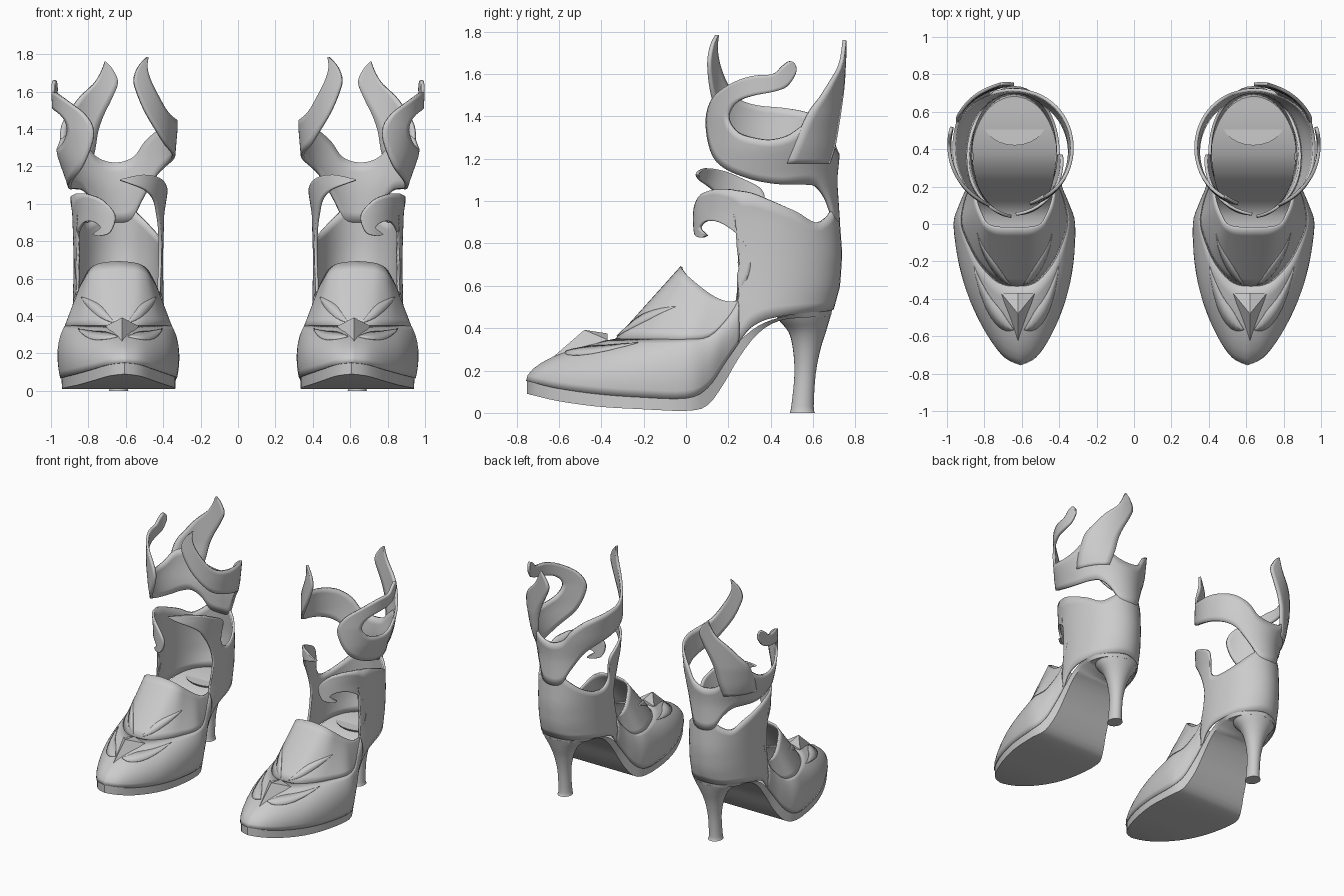
import bpy, bmesh, math
from mathutils import Vector

if "Cube" in bpy.data.objects:
    bpy.data.objects.remove(bpy.data.objects["Cube"])

mat = bpy.data.materials.new("soft_grey")
mat.diffuse_color = (0.6, 0.6, 0.6, 1)
mat.use_nodes = True
mat.node_tree.nodes["Principled BSDF"].inputs["Base Color"].default_value = mat.diffuse_color


def finish(name, bm, thickness=0.0, angle=40):
    """Turn a bmesh into a smooth object, mirrored to make the pair."""
    bmesh.ops.remove_doubles(bm, verts=bm.verts, dist=0.0005)
    bmesh.ops.recalc_face_normals(bm, faces=bm.faces)
    me = bpy.data.meshes.new(name)
    bm.to_mesh(me)
    bm.free()
    ob = bpy.data.objects.new(name, me)
    bpy.context.collection.objects.link(ob)
    me.materials.append(mat)
    bpy.ops.object.select_all(action='DESELECT')
    ob.select_set(True)
    bpy.context.view_layer.objects.active = ob
    bpy.ops.object.shade_smooth_by_angle(angle=math.radians(angle))
    if thickness:
        s = ob.modifiers.new("thickness", 'SOLIDIFY')
        s.thickness, s.offset = thickness, 0
    m = ob.modifiers.new("pair", 'MIRROR')
    m.use_mirror_merge = False
    return ob


def spline(pts, sub):
    """Catmull-Rom through tuples of any length."""
    pts = [Vector(p) for p in pts]
    out = []
    for i in range(len(pts) - 1):
        b, c = pts[i], pts[i + 1]
        a, d = pts[max(i - 1, 0)], pts[min(i + 2, len(pts) - 1)]
        for k in range(sub):
            t = k / sub
            out.append(b + (c - a) * (t / 2) + (2 * a - 5 * b + 4 * c - d) * (t * t / 2)
                       + (3 * b - a - 3 * c + d) * (t ** 3 / 2))
    return out + [pts[-1]]


def grid(bm, rows, closed=False):
    vs = [[bm.verts.new(p) for p in r] for r in rows]
    n = len(rows[0])
    for a, b in zip(vs, vs[1:]):
        for j in range(n if closed else n - 1):
            k = (j + 1) % n
            bm.faces.new((a[j], a[k], b[k], b[j]))
    return vs


def strip(bm, pairs, surf, sub=4, across=6):
    """Band between two edges, given as (u0, v0, u1, v1), laid on a surface."""
    rows = []
    for p in spline(pairs, sub):
        rows.append([surf(p[0] + (p[2] - p[0]) * j / across,
                          p[1] + (p[3] - p[1]) * j / across) for j in range(across + 1)])
    grid(bm, rows)


def lerp_table(tab, x):
    for a, b in zip(tab, tab[1:]):
        if x <= b[0]:
            t = max(0, (x - a[0]) / (b[0] - a[0]))
            return [p + (q - p) * t for p, q in zip(a[1:], b[1:])]
    return tab[-1][1:]


def mid_x(y):
    return 0.64 + 0.045 * min(0, y)


# Ankle surface: z, centre x, half width, front y, back y
ANKLE = [(0.30, .640, .235, .04, .66), (0.49, .640, .235, .04, .69), (0.60, .640, .232, .04, .72),
         (0.75, .640, .232, .04, .73), (0.95, .640, .238, .04, .715), (1.10, .640, .262, .05, .705),
         (1.25, .650, .305, .07, .72), (1.40, .657, .325, .08, .73), (1.80, .660, .335, .10, .75)]


def ankle(deg, z):
    cx, rx, f, b = lerp_table(ANKLE, z)
    a = math.radians(deg)
    return Vector((cx + rx * math.sin(a), (f + b) / 2 + (b - f) / 2 * math.cos(a), z))


def wrap(inner, outer):
    """Join inner and outer halves through the back of the ankle."""
    return [(-a, z, -b, w) for a, z, b, w in reversed(inner)] + outer


# Heel cup with curled outer flap and pointed inner flap
cup_out = [(0, .49, 0, 1.02), (30, .48, 30, .93), (50, .475, 48, .90), (70, .46, 65, .95),
           (87, .44, 85, 1.0), (100, .40, 100, 1.035), (112, .335, 108, 1.045), (112, .53, 115, 1.05),
           (106, .62, 120, 1.055), (103, .70, 126, 1.055), (106, .78, 133, 1.055),
           (115, .85, 142, 1.05), (130, .90, 160, 1.02), (146, .905, 176, .94),
           (157, .875, 170, .85), (150, .85, 155, .828), (146, .838, 146, .836)]
cup_in = [(30, .48, 30, .93), (50, .475, 48, .87), (70, .46, 65, .83), (87, .44, 80, .82),
          (100, .40, 88, .84), (112, .335, 92, .87), (112, .53, 93, .90), (108, .64, 92, .95),
          (106, .75, 91, 1.0), (110, .85, 92, 1.04), (118, .94, 97, 1.07), (130, 1.02, 108, 1.10),
          (145, 1.07, 128, 1.14), (162, 1.10, 152, 1.155), (178, 1.125, 177, 1.13)]
bm = bmesh.new()
strip(bm, wrap(cup_in, cup_out), ankle, across=10)
finish("heel_cup", bm, 0.016)

# Upper ankle strap: outer curl and tall inner horn
strap_out = [(0, .90, 0, 1.22), (20, .92, 18, 1.24), (32, 1.01, 30, 1.30), (45, 1.07, 45, 1.36),
             (60, 1.08, 60, 1.36), (75, 1.08, 75, 1.31), (90, 1.09, 90, 1.29), (105, 1.11, 105, 1.30),
             (125, 1.15, 117, 1.32), (140, 1.20, 124, 1.35), (152, 1.28, 128, 1.38),
             (159, 1.39, 129, 1.41), (150, 1.48, 125, 1.45), (129, 1.55, 117, 1.48),
             (109, 1.59, 105, 1.50), (91, 1.60, 91, 1.515), (84, 1.635, 79, 1.54),
             (78, 1.66, 72, 1.60), (74, 1.655, 72, 1.64)]
strap_in = [(18, .92, 18, 1.25), (30, 1.02, 30, 1.33), (45, 1.14, 45, 1.39), (60, 1.20, 60, 1.42),
            (80, 1.24, 80, 1.44), (100, 1.27, 100, 1.45), (120, 1.31, 115, 1.47),
            (135, 1.38, 124, 1.50), (149, 1.48, 131, 1.54), (158, 1.58, 140, 1.61),
            (162, 1.66, 146, 1.67), (158, 1.73, 149, 1.73), (149, 1.785, 148, 1.785)]
bm = bmesh.new()
strip(bm, wrap(strap_in, strap_out), ankle)
finish("ankle_strap", bm, 0.018)

# Rear horn rising from the outer strap
horn = [(75, 1.18, 30, 1.18), (67, 1.31, 22, 1.28), (58, 1.42, 17, 1.38), (47, 1.49, 11, 1.47),
        (34, 1.57, 3, 1.56), (20, 1.64, -3, 1.65), (13, 1.70, 2, 1.72), (9, 1.76, 8, 1.76)]
bm = bmesh.new()
strip(bm, horn, lambda a, z: ankle(a, z) + Vector((0.004 * math.sin(math.radians(a)), 0.004, 0)))
finish("rear_horn", bm, 0.018)

# Half outlines (half width, y, z): upper line, vamp edge and tongue rim
LINE = [(0, -.75, .15), (.08, -.71, .14), (.16, -.6, .115), (.24, -.42, .09), (.29, -.22, .075),
        (.305, 0, .07), (.27, .1, .12), (.235, .18, .235), (.218, .25, .335)]
EDGE = [(0, -.33, .345), (.06, -.325, .345), (.12, -.295, .345), (.19, -.215, .345), (.24, -.12, .345),
        (.28, 0, .345), (.265, .11, .36), (.232, .2, .45), (.218, .25, .53)]
RIM = [(0, -.02, .69), (.06, -.02, .685), (.11, -.015, .675), (.15, .005, .65), (.175, .05, .61),
       (.195, .1, .57), (.208, .15, .54), (.214, .2, .525), (.218, .25, .53)]


def along(tab, u):
    i = min(int(u), len(tab) - 2)
    return Vector(tab[i]).lerp(Vector(tab[i + 1]), u - i)


SUB = 4
line_s, edge_s, rim_s = (spline(t, SUB) for t in (LINE, EDGE, RIM))


def vamp(u, t):
    a, b = along(line_s, u * SUB), along(edge_s, u * SUB)
    s = math.sin(t * math.pi / 2)
    h = 1 - math.cos(t * math.pi / 2)
    p = a.lerp(b, h)
    p.z = a.z + (b.z - a.z) * (0.65 * s + 0.35 * h)
    p.x += 0.02 * math.sin(math.pi * t) * min(1, u / 3)
    return p


def tongue(u, t):
    return along(edge_s, u * SUB).lerp(along(rim_s, u * SUB), t)


def place(p, side):
    return Vector((mid_x(p.y) + side * p.x, p.y, p.z))


for name, surf in (("vamp", vamp), ("tongue", tongue)):
    bm = bmesh.new()
    for side in (-1, 1):
        grid(bm, [[place(surf(i / SUB, j / 8), side) for j in range(9)] for i in range(8 * SUB + 1)])
    finish(name, bm, 0.012)

# Leaf inlays beside the beak
leaves = [(tongue, [(.6, .03, .6, .03), (1.8, .12, 1.6, .28), (2.8, .3, 2.6, .42), (3.8, .55, 3.8, .55)]),
          (vamp, [(.4, .62, .4, .62), (1.2, .57, 1.2, .75), (2.2, .62, 2.2, .8), (3.3, .88, 3.3, .88)])]
bm = bmesh.new()
for surf, pairs in leaves:
    for side in (-1, 1):
        strip(bm, pairs, lambda u, t: place(surf(u, t), side) + Vector((0, -.005, .006)), 3, 2)
finish("leaf_inlays", bm, 0.008)

# Beak ornament on the toe
bm = bmesh.new()
cx = mid_x(-0.45)
tip, crest, rear, low, lft, rgt = [bm.verts.new((cx + x, y, z)) for x, y, z in (
    (0, -.63, .262), (0, -.48, .392), (0, -.37, .375), (0, -.37, .30), (-.09, -.37, .345), (.09, -.37, .345))]
for s in (lft, rgt):
    for f in ((tip, crest, s), (crest, rear, s), (rear, low, s), (low, tip, s)):
        bm.faces.new(f)
finish("beak", bm, angle=20)

# Sole: slab between the lower outline and the upper line
TOP = LINE + [(.22, .34, .41), (.222, .44, .45), (.195, .56, .475), (.11, .66, .485), (0, .69, .49)]
LOW = [(0, -.75, .09), (.08, -.71, .08), (.16, -.6, .055), (.24, -.42, .03), (.29, -.22, .018),
       (.3, 0, .01), (.265, .1, .035), (.228, .18, .14), (.21, .25, .26), (.205, .34, .375),
       (.2, .44, .435), (.18, .56, .45), (.105, .655, .455), (0, .685, .46)]
bm = bmesh.new()
rows = []
for a, b in zip(spline(LOW, 3), spline(TOP, 3)):
    rows.append([place(a, -1), place(a, 1), place(b, 1), place(b, -1)])
grid(bm, rows, closed=True)
bmesh.ops.dissolve_degenerate(bm, dist=0.0005, edges=bm.edges)
finish("sole", bm)

# Stiletto heel: z, front y, back y, half width
HEEL = [(0, .49, .61, .052), (.03, .497, .603, .046), (.18, .512, .612, .047), (.3, .505, .635, .07),
        (.38, .485, .66, .105), (.43, .445, .675, .145), (.465, .42, .685, .17)]
bm = bmesh.new()
rows = []
for z, f, b, rx in spline(HEEL, 3):
    rows.append([(.638 + rx * math.cos(k * math.pi / 12), (f + b) / 2 + (b - f) / 2 * math.sin(k * math.pi / 12), z)
                 for k in range(24)])
vs = grid(bm, rows, closed=True)
bm.faces.new(vs[0])
bm.faces.new(vs[-1])
finish("stiletto_heel", bm)
